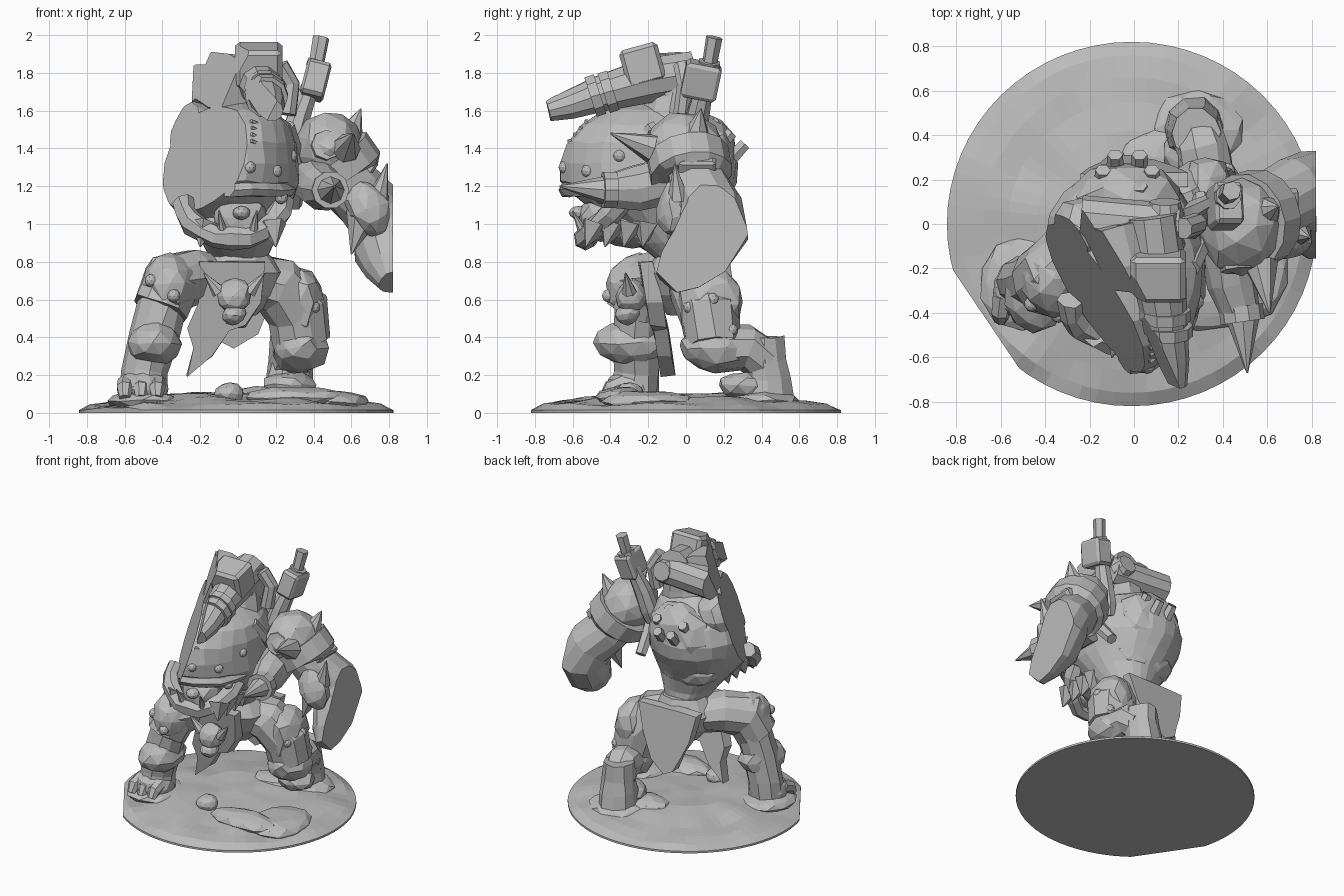
import bpy
import bmesh
import math
from mathutils import Vector, Matrix, noise

default_cube = bpy.data.objects.get("Cube")
if default_cube:
    bpy.data.objects.remove(default_cube, do_unlink=True)

# Single unpainted resin colour
resin = bpy.data.materials.new("plain grey resin")
resin.use_nodes = True
resin.diffuse_color = (.5, .5, .5, 1)
resin.node_tree.nodes["Principled BSDF"].inputs["Base Color"].default_value = (.5, .5, .5, 1)

# Planes that slice the figure: (point, outward normal)
TORSO_CUT = (Vector((0, -.69, 1.2)), Vector((-.8, -.51, .31)).normalized())
ARM_CUT = (Vector((.82, 0, 0)), Vector((1, 0, 0)))
BASE_CUT = (Vector((-.82, -.2, 0)), Vector((-.83, -.56, 0)).normalized())


def finish(name, bm, rough=0, cut=None):
    """Roughen, slice, cap and link one part."""
    for v in bm.verts:
        v.co += noise.noise_vector(v.co * 9) * rough
    if cut:
        geom = bm.verts[:] + bm.edges[:] + bm.faces[:]
        bmesh.ops.bisect_plane(bm, geom=geom, plane_co=cut[0], plane_no=cut[1], clear_outer=True)
        rim = [e for e in bm.edges if e.is_boundary]
        if rim:
            bmesh.ops.holes_fill(bm, edges=rim, sides=0)
    bmesh.ops.recalc_face_normals(bm, faces=bm.faces[:])
    mesh = bpy.data.meshes.new(name)
    bm.to_mesh(mesh)
    bm.free()
    mesh.materials.append(resin)
    obj = bpy.data.objects.new(name, mesh)
    bpy.context.scene.collection.objects.link(obj)


def skin_rings(bm, rings):
    """Bridge equal rings of points and cap both ends."""
    loops = [[bm.verts.new(p) for p in ring] for ring in rings]
    n = len(loops[0])
    for a, b in zip(loops, loops[1:]):
        for i in range(n):
            j = (i + 1) % n
            bm.faces.new((a[i], a[j], b[j], b[i]))
    bm.faces.new(loops[0][::-1])
    bm.faces.new(loops[-1])


def circle(sides):
    return [(math.cos(math.tau * i / sides), math.sin(math.tau * i / sides)) for i in range(sides)]


def limb(name, path, sides=10, rough=0, cut=None):
    """Tube along (x, y, z, radius) points."""
    pts = [Vector(p[:3]) for p in path]
    last = len(pts) - 1
    tangents = [(pts[min(i + 1, last)] - pts[max(i - 1, 0)]).normalized() for i in range(last + 1)]
    turn = tangents[0].to_track_quat('Z', 'Y')
    rings = []
    for i, p in enumerate(pts):
        if i:
            turn = tangents[i - 1].rotation_difference(tangents[i]) @ turn
        rings.append([p + turn @ Vector((c, s, 0)) * path[i][3] for c, s in circle(sides)])
    bm = bmesh.new()
    skin_rings(bm, rings)
    finish(name, bm, rough, cut)


def stack(name, slices, sides=24, rough=0, cut=None):
    """Horizontal oval slices (x, y, z, half width, half depth)."""
    bm = bmesh.new()
    skin_rings(bm, [[(x + c * w, y + s * d, z) for c, s in circle(sides)] for x, y, z, w, d in slices])
    finish(name, bm, rough, cut)


def placed(centre, size, turn):
    spin = Matrix.Rotation(turn[2], 4, 'Z') @ Matrix.Rotation(turn[1], 4, 'Y') @ Matrix.Rotation(turn[0], 4, 'X')
    return Matrix.Translation(centre) @ spin @ Matrix.Diagonal((*size, 1))


def blob(name, centre, size, rough=.02, turn=(0, 0, 0), cut=None):
    bm = bmesh.new()
    bmesh.ops.create_icosphere(bm, subdivisions=2, radius=1)
    bm.transform(placed(centre, size, turn))
    finish(name, bm, rough, cut)


def block(name, centre, size, turn=(0, 0, 0), cut=None):
    bm = bmesh.new()
    bmesh.ops.create_cube(bm, size=1)
    bmesh.ops.bevel(bm, geom=bm.edges[:], offset=.1, segments=1, affect='EDGES')
    bm.transform(placed(centre, size, turn))
    finish(name, bm, 0, cut)


def spike(name, root, tip, radius, sides=7):
    limb(name, [(*root, radius), (*tip, .004)], sides)


def cloth(name, outline, top_y, slope, thick):
    """Hanging sheet from an (x, z) outline."""
    bm = bmesh.new()
    skin_rings(bm, [[(x, top_y + (.8 - z) * slope + off, z) for x, z in outline] for off in (0, thick)])
    finish(name, bm, .02)


# Scenic base with a rough dome and rocks
base = bmesh.new()
profile = [(.82, 0), (.82, .015), (.76, .04), (.66, .055), (.55, .07), (.42, .085), (.28, .095), (.12, .1), (.02, .1)]
skin_rings(base, [[(c * r * 1.015 - .01, s * r, z) for c, s in circle(64)] for r, z in profile])
for v in base.verts:
    if v.co.z > .03:
        v.co.z += noise.noise(v.co * 4) * .03
finish("ground_base", base, 0, BASE_CUT)
for centre, size in (((-.05, -.3, .1), (.08, .08, .06)), ((.3, -.35, .08), (.27, .13, .06)),
                     ((.1, .3, .08), (.16, .12, .06)), ((.5, -.2, .06), (.2, .25, .06)),
                     ((-.5, -.27, .06), (.2, .22, .06)), ((.28, .42, .06), (.22, .18, .06))):
    blob("ground_rock", centre, size, .015)

# Hunched armoured torso with a right shoulder stump
stack("torso_armour", [(0, 0, .8, .14, .13), (0, -.07, .9, .2, .2), (-.02, -.12, 1, .26, .27),
                       (-.04, -.17, 1.12, .33, .38), (-.05, -.2, 1.22, .37, .47), (-.05, -.2, 1.32, .37, .48),
                       (-.04, -.2, 1.43, .35, .45), (-.02, -.2, 1.53, .29, .36), (-.01, -.19, 1.6, .19, .25),
                       (0, -.18, 1.63, .08, .1)], rough=.02, cut=TORSO_CUT)
blob("right_shoulder_stump", (-.23, -.03, 1.48), (.15, .14, .17), cut=TORSO_CUT)
limb("torso_side_band", [(.3, .12, 1.1, .04), (.32, -.05, 1.3, .05), (.26, -.2, 1.52, .04)], 6)
blob("back_plate", (-.03, .11, 1.34), (.26, .17, .25), cut=TORSO_CUT)
blob("lower_back", (-.04, .03, 1.07), (.25, .15, .14))
blob("under_belly", (-.02, -.28, .99), (.21, .2, .12))

# Vent slats and studs on the armour
for i in range(4):
    z = 1.41 + i * .035
    y = -.62 + i * .03
    limb("vent_slat", [(.07, y, z + .03, .012), (.18, y + .08, z - .02, .012)], 5, 0, TORSO_CUT)
out = Vector((0, .65, .7))
for c, s in circle(6):
    centre = Vector((-.03 + c * .11, .22 - s * .08, 1.46 + s * .07))
    limb("back_stud", [(*(centre - out * .07), .04), (*(centre + out * .035), .035)], 6)
for x, y, z in ((.06, -.64, 1.3), (.2, -.52, 1.28), (.28, -.35, 1.36), (.23, -.45, 1.14)):
    blob("front_rivet", (x, y, z), (.035, .035, .035), 0)

# Face, jaw collar and ragged tufts
blob("face", (.01, -.45, 1.03), (.15, .13, .12))
blob("nose", (.02, -.57, 1.06), (.045, .05, .04), .01)
arc = [math.pi * i / 10 for i in range(11)]
limb("jaw_collar", [(-.03 + .26 * math.cos(t), -.34 - .2 * math.sin(t), 1.12 - .2 * math.sin(t), .06) for t in arc], 7, .02)
limb("brow_rim", [(-.03 + .29 * math.cos(t), -.32 - .32 * math.sin(t), 1.18, .04) for t in arc], 6, .01, TORSO_CUT)
for side in (-1, 1):
    spike("tusk", (.08 * side, -.54, .95), (.1 * side, -.6, 1.07), .03)
    for i in range(4):
        spike("ragged_tuft", (.18 * side, -.48 + i * .09, 1), (.2 * side, -.53 + i * .1, .88), .08, 5)

# Pelvis, belt and loincloth
stack("pelvis", [(0, .02, .52, .1, .12), (0, .02, .62, .2, .2), (0, 0, .74, .24, .22), (0, 0, .85, .16, .16)], 12, .02)
cloth("front_loincloth", [(-.21, .8), (.15, .8), (.12, .58), (.05, .46), (-.05, .44), (-.14, .3), (-.27, .19),
                          (-.23, .34), (-.26, .45), (-.2, .6)], -.25, .2, .08)
cloth("back_loincloth", [(-.24, .8), (-.1, .81), (.24, .8), (.18, .6), (.1, .42), (-.02, .35), (-.1, .38), (-.15, .5),
                         (-.2, .6)], .16, .16, .07)
blob("skull_buckle", (-.02, -.29, .62), (.1, .08, .09))
blob("skull_jaw", (-.02, -.31, .52), (.065, .06, .06))
for side in (-1, 1):
    spike("skull_horn", (-.02 + .08 * side, -.3, .64), (-.02 + .16 * side, -.32, .74), .04)

# Right leg, stepping forward
limb("right_thigh", [(-.1, 0, .7, .13), (-.24, -.11, .72, .15), (-.35, -.22, .69, .165), (-.41, -.27, .55, .15)], 10, .025)
limb("right_shin", [(-.4, -.25, .58, .13), (-.45, -.26, .4, .13), (-.49, -.26, .22, .12), (-.5, -.27, .1, .13)], 10, .02)
blob("right_knee_guard", (-.36, -.25, .68), (.15, .18, .17))
blob("right_shin_guard", (-.44, -.29, .37), (.14, .2, .13), .03)
blob("right_boot", (-.5, -.29, .13), (.14, .14, .11))
for i in range(3):
    limb("right_toe", [(-.59 + i * .08, -.32, .16, .05), (-.6 + i * .085, -.4, .13, .045), (-.6 + i * .085, -.43, .08, .03)], 7)

# Left leg, trailing behind
limb("left_thigh", [(.08, .03, .7, .14), (.2, .07, .67, .16), (.31, .13, .53, .17), (.34, .15, .37, .15)], 10, .025)
blob("left_thigh_guard", (.33, .13, .58), (.12, .18, .2), .03)
blob("left_knee_guard", (.33, .15, .34), (.15, .19, .13), .03)
limb("left_shin", [(.33, .16, .34, .13), (.31, .32, .34, .12), (.28, .42, .27, .12)], 9, .02)
limb("left_boot", [(.28, .41, .4, .11), (.28, .42, .27, .12), (.27, .43, .18, .13), (.27, .43, .08, .14)], 10, .015)
blob("left_boot_toe", (.27, .32, .14), (.14, .15, .08))
for x, y, z in ((.4, .02, .56), (.44, .14, .6), (.42, .24, .44), (.4, .05, .4), (-.46, -.36, .7), (-.34, -.41, .62)):
    blob("leg_rivet", (x, y, z), (.035, .035, .035), 0)

# Left shoulder and arm
blob("left_shoulder_pad", (.48, -.01, 1.4), (.19, .22, .19), turn=(0, .4, 0))
limb("shoulder_rim", [(.5, .01, 1.36, .22), (.57, .03, 1.26, .22), (.58, .03, 1.24, .18)], 14)
limb("left_arm", [(.48, .02, 1.35, .15), (.6, .07, 1.2, .16), (.72, .13, 1.08, .17), (.79, .15, .98, .19),
                  (.79, .07, .86, .18), (.81, -.03, .76, .14), (.82, -.1, .69, .08)], 12, .015, ARM_CUT)
block("upper_arm_plate", (.66, .06, 1.3), (.12, .2, .14), (0, .6, 0), ARM_CUT)
blob("forearm_guard", (.69, -.06, 1.08), (.11, .1, .16), .03, (0, -.4, 0), ARM_CUT)
spike("torn_cuff", (.66, -.04, 1.05), (.6, -.08, .84), .09, 6)
spike("forearm_spike", (.74, -.04, 1.13), (.79, -.06, 1.32), .06)
spike("upper_shoulder_spike", (.58, .05, 1.44), (.65, .08, 1.61), .09)
spike("front_shoulder_spike", (.57, -.18, 1.4), (.61, -.4, 1.48), .08)
limb("shoulder_badge", [(.46, -.1, 1.4, .1), (.47, -.21, 1.42, .08)], 8)

# Forward clawed gauntlet
limb("gauntlet_arm", [(.4, -.04, 1.24, .13), (.44, -.26, 1.19, .12), (.48, -.4, 1.18, .09)], 10, .02)
limb("gauntlet_ring", [(.48, -.37, 1.18, .1), (.49, -.44, 1.18, .1)], 10)
spike("gauntlet_claw", (.49, -.43, 1.18), (.51, -.67, 1.2), .075, 8)

# Shoulder cannon with stepped barrel
limb("cannon_barrel", [(.18, -.73, 1.6, .06), (.17, -.62, 1.63, .08), (.14, -.45, 1.69, .1), (.11, -.2, 1.76, .125),
                       (.08, .04, 1.8, .12)], 10, 0, TORSO_CUT)
for x, y, z in ((.15, -.48, 1.68), (.14, -.41, 1.7)):
    limb("barrel_band", [(x, y - .025, z - .008, .115), (x, y + .025, z + .008, .115)], 10, 0, TORSO_CUT)
block("cannon_housing", (.11, -.23, 1.84), (.25, .21, .21), (.27, 0, 0), TORSO_CUT)
limb("cannon_breech", [(-.02, -.3, 1.72, .15), (-.06, -.18, 1.74, .17), (-.1, .0, 1.76, .16)], 10, .02, TORSO_CUT)
limb("breech_drum", [(-.24, .02, 1.74, .11), (.2, -.02, 1.74, .11)], 10, 0, TORSO_CUT)
stack("cannon_mount", [(.02, -.1, 1.5, .22, .18), (.04, -.08, 1.62, .18, .15), (.05, -.07, 1.74, .14, .13)], 10, .015, TORSO_CUT)
limb("breech_cap", [(.14, .02, 1.75, .09), (.14, .1, 1.77, .07)], 10)
limb("feed_tube", [(.22, -.02, 1.84, .05), (.28, 0, 1.74, .05), (.26, -.02, 1.58, .05)], 8)

# Upright weapon slung on the back
limb("slung_shaft", [(.26, .03, 1.33, .05), (.28, .04, 1.42, .07), (.32, .06, 1.56, .065), (.4, .11, 1.78, .045)], 8)
block("slung_block", (.41, .08, 1.76), (.13, .19, .19), (-.2, .25, 0))
limb("slung_collar", [(.415, .12, 1.83, .06), (.425, .125, 1.86, .06)], 8)
limb("slung_tip", [(.41, .12, 1.82, .04), (.44, .15, 1.988, .045)], 6)
